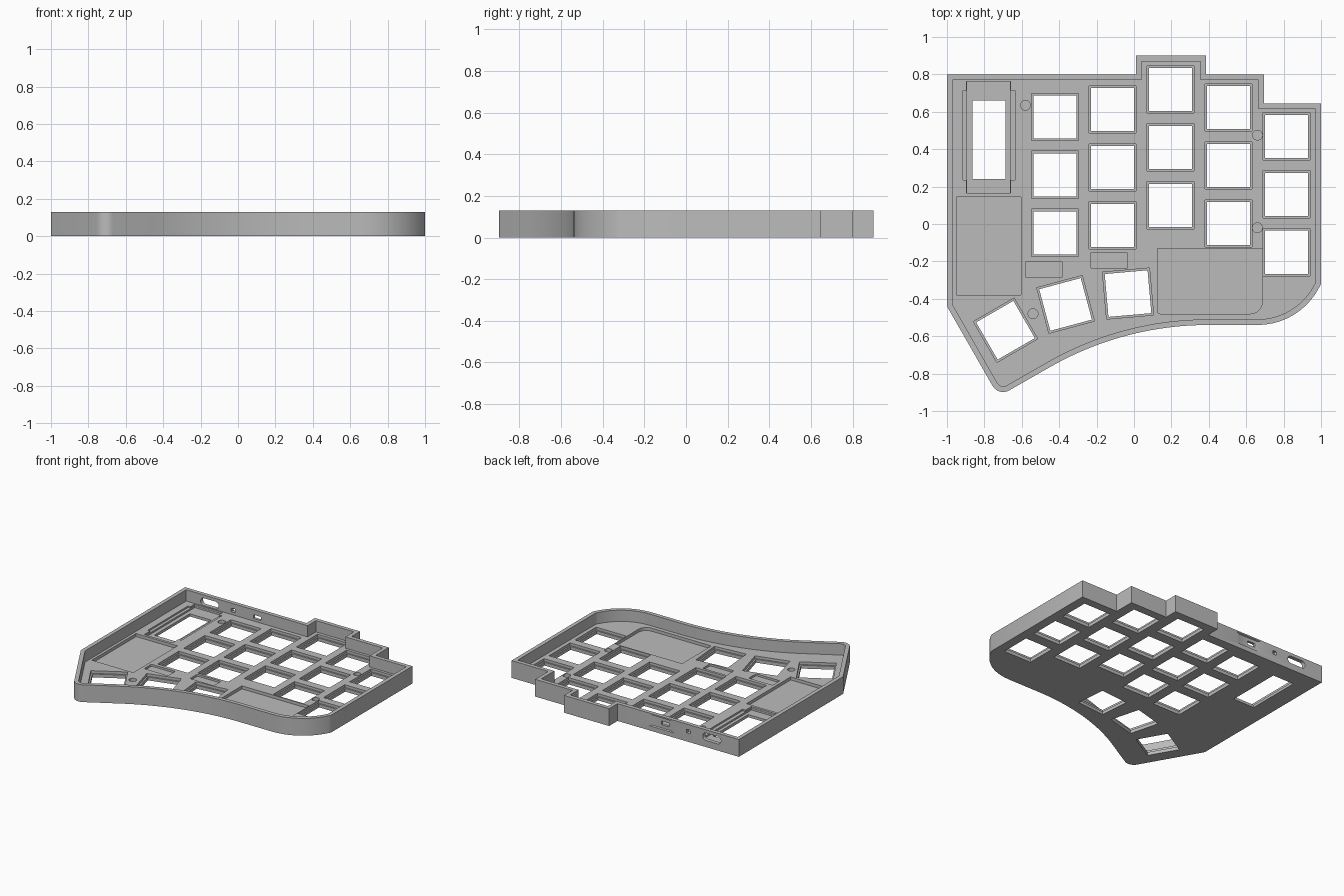
import bpy
import bmesh
from math import tan, pi, radians, cos, sin
from mathutils import Vector, Matrix
from mathutils.geometry import delaunay_2d_cdt

cube = bpy.data.objects.get("Cube")
if cube:
    bpy.data.objects.remove(cube, do_unlink=True)

HEIGHT, FLOOR, LEDGE, WALL = 0.13, 0.045, 0.025, 0.03
FLAT = Matrix()
# Swaps y and z, for outlines drawn on the upright back wall
UPRIGHT = Matrix(((1, 0, 0, 0), (0, 0, 1, 0), (0, 1, 0, 0), (0, 0, 0, 1)))
bm = bmesh.new()


def rounded(corners):
    """Polygon from (x, y, radius) corners, with arcs at the rounded ones."""
    pts, n = [], len(corners)
    for i, (x, y, r) in enumerate(corners):
        p = Vector((x, y))
        if r == 0:
            pts.append(p)
            continue
        a = (Vector(corners[i - 1][:2]) - p).normalized()
        b = (Vector(corners[(i + 1) % n][:2]) - p).normalized()
        inner_angle = a.angle(b)
        turn = pi - inner_angle
        centre = p + (a + b).normalized() * (r / sin(inner_angle / 2))
        start = p + a * (r / tan(inner_angle / 2)) - centre
        sign = 1 if a.x * b.y - a.y * b.x < 0 else -1
        steps = max(4, int(turn / radians(6)), int(r * turn / 0.04))
        for k in range(steps + 1):
            t = sign * turn * k / steps
            pts.append(centre + Vector((start.x * cos(t) - start.y * sin(t),
                                        start.x * sin(t) + start.y * cos(t))))
    return pts


def inset(pts, d):
    """Mitred inward offset of a counter-clockwise polygon."""
    out = []
    for i, p in enumerate(pts):
        e1 = (p - pts[i - 1]).normalized()
        e2 = (pts[(i + 1) % len(pts)] - p).normalized()
        n1, n2 = Vector((-e1.y, e1.x)), Vector((-e2.y, e2.x))
        out.append(p + (n1 + n2) * (d / (1 + n1.dot(n2))))
    return out


def rect(x0, x1, y0, y1, r=0):
    return rounded([(x0, y0, r), (x1, y0, r), (x1, y1, r), (x0, y1, r)])


def square(x, y, half, angle):
    c, s = cos(radians(angle)) * half, sin(radians(angle)) * half
    return [Vector((x + u * c - v * s, y + u * s + v * c))
            for u, v in [(-1, -1), (1, -1), (1, 1), (-1, 1)]]


def inside(p, loops):
    """Even-odd test, so that nested loops count as holes."""
    odd = False
    for loop in loops:
        for i, b in enumerate(loop):
            a = loop[i - 1]
            if (a.y > p.y) != (b.y > p.y):
                if p.x < a.x + (b.x - a.x) * (p.y - a.y) / (b.y - a.y):
                    odd = not odd
    return odd


def fill(loops, depth, matrix=FLAT):
    """Flat face bounded by the first loop, pierced by the others."""
    pts, edges = [], []
    for loop in loops:
        first, n = len(pts), len(loop)
        pts += loop
        edges += [(first + i, first + (i + 1) % n) for i in range(n)]
    coords, _, tris = delaunay_2d_cdt(pts, edges, [], 0, 1e-6)[:3]
    verts = [bm.verts.new(matrix @ Vector((p.x, p.y, depth))) for p in coords]
    for tri in tris:
        middle = sum((coords[i] for i in tri), Vector((0, 0))) / len(tri)
        if inside(middle, loops):
            bm.faces.new([verts[i] for i in tri])


def sides(a, depth_a, b, depth_b, matrix=FLAT, gap=0):
    """Side faces joining two matching loops; gap leaves the last ones open."""
    low = [bm.verts.new(matrix @ Vector((p.x, p.y, depth_a))) for p in a]
    high = [bm.verts.new(matrix @ Vector((p.x, p.y, depth_b))) for p in b]
    n = len(a)
    for i in range(n - gap):
        j = (i + 1) % n
        bm.faces.new((low[i], low[j], high[j], high[i]))


# Outline: stepped back, curved front, angled thumb corner
outline = rounded([
    (-1, 0.8, 0), (-1, -0.44, 0.06), (-0.724, -0.922, 0.065), (-0.055, -0.54, 1.7),
    (0.887, -0.54, 0.37), (1, -0.32, 0), (1, 0.645, 0), (0.695, 0.645, 0),
    (0.695, 0.8, 0), (0.385, 0.8, 0), (0.385, 0.9, 0), (0.01, 0.9, 0), (0.01, 0.8, 0)])
inner = inset(outline, WALL)
mouths, through = [], []

# Switch openings, each with a wider clip recess above
columns = [(-0.422, 0.573), (-0.115, 0.613), (0.195, 0.72), (0.505, 0.623), (0.815, 0.469)]
keys = [(x, y - 0.31 * row, 0) for x, y in columns for row in range(3)]
keys += [(-0.032, -0.372, 5), (-0.366, -0.43, 15), (-0.687, -0.568, 30)]
for x, y, angle in keys:
    recess, hole = square(x, y, 0.126, angle), square(x, y, 0.115, angle)
    sides(recess, FLOOR, recess, LEDGE)
    fill([recess, hole], LEDGE)
    sides(hole, LEDGE, hole, 0)
    mouths.append(recess)
    through.append(hole)

# Display window with a stepped seat and side wings
wings = rounded([(x, y, 0) for x, y in [
    (-0.895, 0.165), (-0.66, 0.165), (-0.66, 0.235), (-0.635, 0.235), (-0.635, 0.715),
    (-0.66, 0.715), (-0.66, 0.763), (-0.895, 0.763), (-0.895, 0.715), (-0.915, 0.715),
    (-0.915, 0.235), (-0.895, 0.235)]])
seat = rect(-0.893, -0.662, 0.167, 0.761)
window = rect(-0.863, -0.686, 0.24, 0.66)
sides(wings, FLOOR, wings, 0.033)
fill([wings, seat], 0.033)
sides(seat, 0.033, seat, 0.02)
fill([seat, window], 0.02)
sides(window, 0.02, window, 0)
mouths.append(wings)
through.append(window)

# Shallow pockets and blind screw holes in the floor
pits = [(rect(-0.95, -0.605, -0.38, 0.145), 0.022),
        (rounded([(0.125, -0.48, 0.015), (0.686, -0.48, 0.065),
                  (0.686, -0.132, 0), (0.125, -0.132, 0)]), 0.022)]
for x, y in [(-0.481, -0.243), (-0.133, -0.195)]:
    pits.append((rect(x - 0.099, x + 0.099, y - 0.043, y + 0.043, 0.008), 0.03))
for x, y in [(-0.58, 0.635), (0.66, 0.475), (0.66, -0.02), (-0.54, -0.48)]:
    pits.append((rect(x - 0.026, x + 0.026, y - 0.026, y + 0.026, 0.0255), 0.018))
for loop, depth in pits:
    sides(loop, FLOOR, loop, depth)
    fill([loop], depth)
    mouths.append(loop)

# Underside, tray floor, rim and walls; the left back wall is left open here
fill([outline] + through, 0)
fill([inner] + mouths, FLOOR)
fill([outline, inner], HEIGHT)
sides(outline, 0, outline, HEIGHT, gap=1)
sides(inner, FLOOR, inner, HEIGHT, gap=1)

# Left back wall with port and button openings, and a slider in a finger scoop
back, front = outline[0].y, inner[0].y
port = rect(-0.85, -0.7, 0.05, 0.106, 0.026)
button = rect(-0.596, -0.564, 0.064, 0.092, 0.004)
slider = rect(-0.412, -0.348, 0.064, 0.092, 0.004)
scoop, scoop_floor = rect(-0.455, -0.245, 0.035, 0.12), rect(-0.425, -0.275, 0.04, 0.115)
fill([rect(outline[0].x, outline[-1].x, 0, HEIGHT), port, button, scoop], back, UPRIGHT)
fill([rect(inner[0].x, inner[-1].x, FLOOR, HEIGHT), port, button, slider], front, UPRIGHT)
for loop in (port, button):
    sides(loop, back, loop, front, UPRIGHT)
sides(scoop, back, scoop_floor, back - 0.01, UPRIGHT)
fill([scoop_floor, slider], back - 0.01, UPRIGHT)
sides(slider, back - 0.01, slider, front, UPRIGHT)

# Weld into one solid
bmesh.ops.remove_doubles(bm, verts=bm.verts, dist=1e-5)
bmesh.ops.recalc_face_normals(bm, faces=bm.faces)
mesh = bpy.data.meshes.new("keyboard_case")
bm.to_mesh(mesh)
bm.free()
case = bpy.data.objects.new("keyboard_case", mesh)
bpy.context.collection.objects.link(case)

grey = bpy.data.materials.new("case grey")
grey.use_nodes = True
grey.diffuse_color = (0.5, 0.5, 0.5, 1)
grey.node_tree.nodes["Principled BSDF"].inputs["Base Color"].default_value = (0.5, 0.5, 0.5, 1)
mesh.materials.append(grey)

bpy.ops.object.select_all(action="DESELECT")
case.select_set(True)
bpy.context.view_layer.objects.active = case
bpy.ops.object.shade_smooth_by_angle(angle=radians(30))
